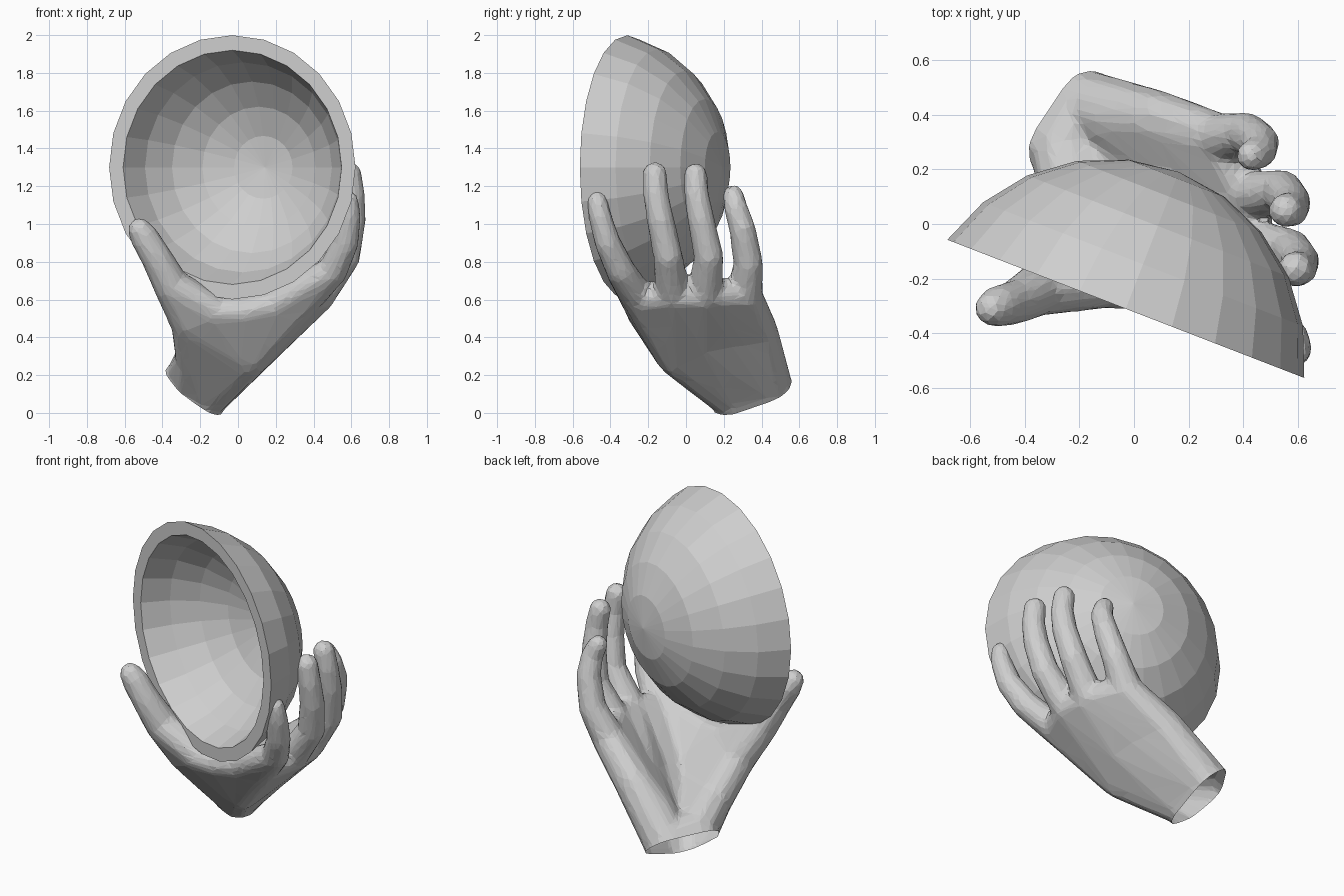
import bpy, bmesh, math
from mathutils import Vector, Matrix

cube = bpy.data.objects.get("Cube")
if cube:
    bpy.data.objects.remove(cube)

stone = bpy.data.materials.new("pale_grey")
stone.use_nodes = True
GREY = (0.62, 0.62, 0.62, 1)
stone.diffuse_color = GREY
stone.node_tree.nodes["Principled BSDF"].inputs["Base Color"].default_value = GREY


def add_object(name, bm):
    mesh = bpy.data.meshes.new(name)
    bmesh.ops.recalc_face_normals(bm, faces=bm.faces)
    bm.to_mesh(mesh)
    bm.free()
    mesh.materials.append(stone)
    obj = bpy.data.objects.new(name, mesh)
    bpy.context.collection.objects.link(obj)
    return obj


def cut_off(bm, point, normal):
    geom = bm.verts[:] + bm.edges[:] + bm.faces[:]
    bmesh.ops.bisect_plane(bm, geom=geom, plane_co=point, plane_no=normal, clear_inner=True)


# Bowl: a 75 degree cap of a faceted sphere with a thick flat rim
def cap_profile(radius):
    rim_height = radius * math.cos(math.radians(75))
    angles = [math.radians(15 * i) for i in range(6)]
    return [Vector((radius * math.sin(a), 0, radius * math.cos(a) - rim_height)) for a in angles]


bm = bmesh.new()
points = cap_profile(0.724) + cap_profile(0.642)[::-1]
verts = [bm.verts.new(p) for p in points]
edges = [bm.edges.new(pair) for pair in zip(verts, verts[1:])]
bmesh.ops.spin(bm, geom=verts + edges, axis=(0, 0, 1), cent=(0, 0, 0),
               angle=math.tau, steps=24, use_duplicate=False)
bmesh.ops.remove_doubles(bm, verts=bm.verts, dist=0.0005)
axis = Vector((0.36, 0.93, 0)).normalized()
up = Vector((0, 0, 1))
turn = Matrix((up, axis.cross(up), axis)).transposed().to_4x4()
bm.transform(Matrix.Translation((-0.03, -0.31, 1.3)) @ turn)
add_object("bowl", bm)

# Hand: joints given as x, y, z, radius
wrist = [(-0.165, 0.24, 0.09, 0.12), (-0.235, 0.235, 0.13, 0.115),
         (-0.265, 0.28, 0.19, 0.12), (-0.17, 0.43, 0.15, 0.135)]
arm_axis = Vector((0.57, -0.31, 0.76)).normalized()
arm_cut = Vector((-0.2, 0.33, 0.108))

mid_palm = [(0.06, -0.05, 0.3, 0.11), (0.15, 0.1, 0.37, 0.1),
            (0.13, 0.25, 0.41, 0.11), (0.09, 0.375, 0.43, 0.115)]
palm_heel = (-0.05, 0.385, 0.29, 0.125)
fingers = [
    [(0.355, -0.245, 0.6, 0.09), (0.5, -0.345, 0.75, 0.08), (0.57, -0.415, 0.9, 0.071),
     (0.59, -0.455, 1.04, 0.062), (0.585, -0.47, 1.12, 0.056)],
    [(0.42, -0.07, 0.62, 0.093), (0.57, -0.095, 0.83, 0.08), (0.605, -0.135, 1.02, 0.074),
     (0.605, -0.16, 1.16, 0.068), (0.59, -0.165, 1.265, 0.066)],
    [(0.41, 0.1, 0.62, 0.093), (0.54, 0.12, 0.83, 0.08), (0.575, 0.08, 1.02, 0.073),
     (0.575, 0.055, 1.16, 0.067), (0.555, 0.05, 1.26, 0.064)],
    [(0.31, 0.31, 0.62, 0.098), (0.41, 0.33, 0.79, 0.08), (0.46, 0.3, 0.97, 0.072),
     (0.46, 0.265, 1.08, 0.064), (0.43, 0.25, 1.15, 0.058)],
]
thumb = [(-0.22, 0.05, 0.29, 0.115), (-0.25, -0.14, 0.48, 0.11), (-0.35, -0.24, 0.67, 0.098),
         (-0.43, -0.285, 0.82, 0.083), (-0.495, -0.3, 0.93, 0.077), (-0.52, -0.31, 0.97, 0.064)]
web = [(-0.11, -0.22, 0.53, 0.09), (0.02, -0.23, 0.53, 0.085), (0.19, -0.25, 0.57, 0.083)]

hand = bmesh.new()


# Each piece is the convex skin around a few joint spheres, trimmed past the wrist
def skin_around(*joints):
    piece = bmesh.new()
    for x, y, z, r in joints:
        bmesh.ops.create_icosphere(piece, subdivisions=2, radius=r,
                                   matrix=Matrix.Translation((x, y, z)))
    hull = bmesh.ops.convex_hull(piece, input=piece.verts)
    inside = {v for v in hull["geom_interior"] + hull["geom_unused"]
              if isinstance(v, bmesh.types.BMVert)}
    bmesh.ops.delete(piece, geom=list(inside), context='VERTS')
    cut_off(piece, arm_cut - arm_axis * 0.06, arm_axis)
    bmesh.ops.holes_fill(piece, edges=[e for e in piece.edges if e.is_boundary])
    bmesh.ops.recalc_face_normals(piece, faces=piece.faces)
    mesh = bpy.data.meshes.new("piece")
    piece.to_mesh(mesh)
    piece.free()
    hand.from_mesh(mesh)
    bpy.data.meshes.remove(mesh)


# Wrist and palm
skin_around(*wrist, *[(*(Vector(j[:3]) - arm_axis * 0.08), j[3]) for j in wrist])
skin_around(wrist[3], palm_heel, mid_palm[2], mid_palm[3])
for i in range(3):
    skin_around(wrist[0], wrist[3], mid_palm[i], mid_palm[i + 1])
    skin_around(mid_palm[i], mid_palm[i + 1], fingers[i][0], fingers[i + 1][0])

# Fingers and thumb
for chain in fingers + [thumb]:
    for a, b in zip(chain, chain[1:]):
        skin_around(a, b)

# Thumb base and the web of skin to the index finger
skin_around(wrist[0], wrist[1], wrist[2], thumb[0], mid_palm[0])
skin_around(thumb[0], thumb[1], mid_palm[0], web[0])
skin_around(thumb[1], thumb[2], web[0])
skin_around(web[2], fingers[0][0], fingers[0][1])
for a, b in zip(web, web[1:] + [fingers[0][0]]):
    skin_around(mid_palm[0], a, b)

# Fuse the pieces, then reduce them to facets
rough_hand = add_object("rough_hand", hand)
remesh = rough_hand.modifiers.new("fuse", 'REMESH')
remesh.mode = 'VOXEL'
remesh.voxel_size = 0.016
smooth = rough_hand.modifiers.new("soften", 'SMOOTH')
smooth.factor = 0.5
smooth.iterations = 5
facets = rough_hand.modifiers.new("facets", 'DECIMATE')
facets.ratio = 0.08

# The finished hand is hollow and open at the wrist
hand = bmesh.new()
hand.from_object(rough_hand, bpy.context.evaluated_depsgraph_get())
cut_off(hand, arm_cut, arm_axis)
bpy.data.objects.remove(rough_hand)
add_object("hand", hand)
